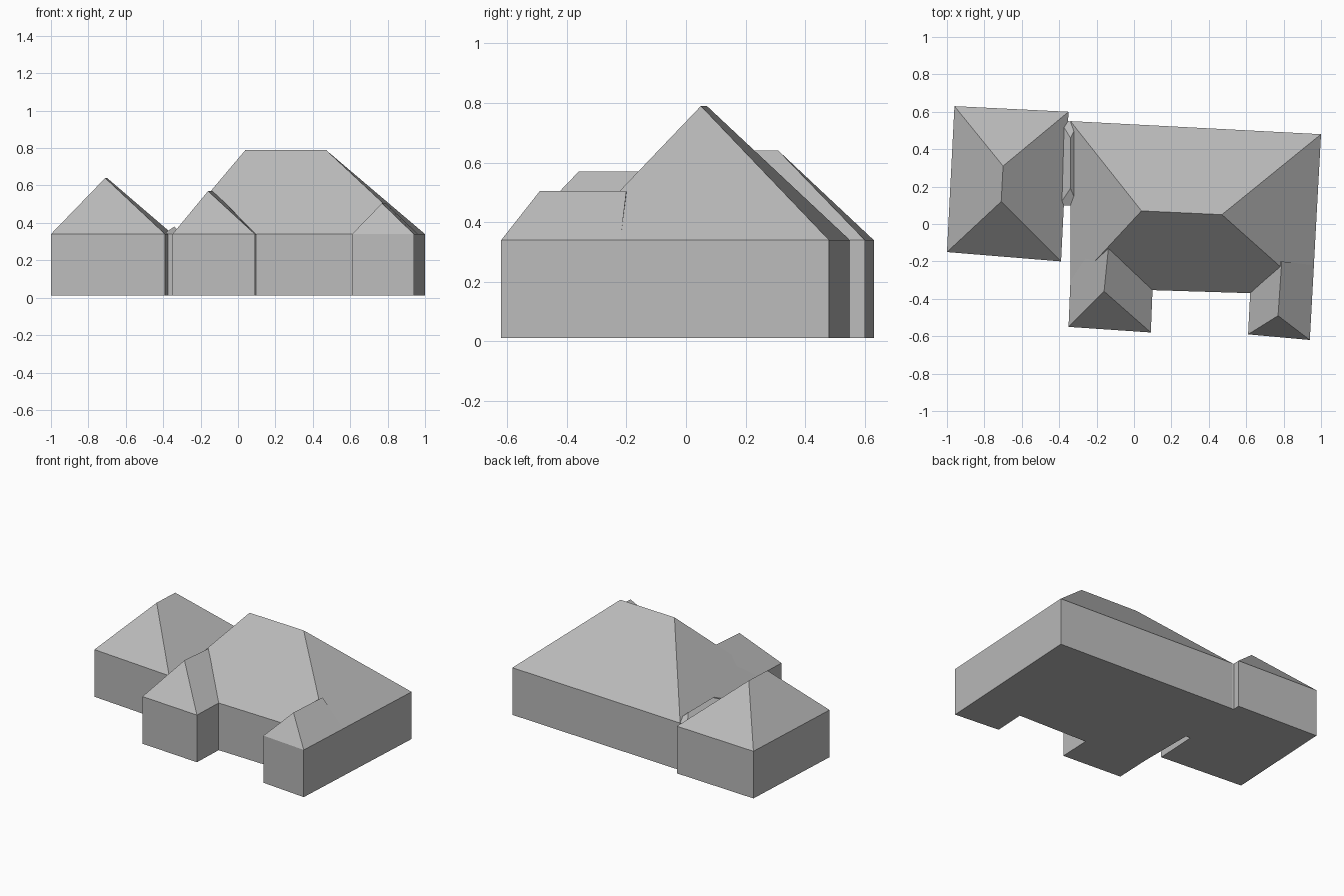
import bpy
import bmesh

cube = bpy.data.objects.get("Cube")
if cube:
    bpy.data.objects.remove(cube)

BASE, EAVE = 0.012, 0.34

grey = bpy.data.materials.new("plain_grey")
grey.use_nodes = True
colour = (0.5, 0.5, 0.5, 1)
grey.diffuse_color = colour
grey.node_tree.nodes["Principled BSDF"].inputs["Base Color"].default_value = colour


def hipped_block(name, corners, ridge, top):
    """Walls on four corners (front left, front right, back right, back left
    as drawn in plan) with a roof rising to a front-to-back or cross ridge."""
    bm = bmesh.new()
    low = [bm.verts.new((x, y, BASE)) for x, y in corners]
    eave = [bm.verts.new((x, y, EAVE)) for x, y in corners]
    a, b = [bm.verts.new((x, y, top)) for x, y in ridge]
    bm.faces.new(low[::-1])
    for i in range(4):
        j = (i + 1) % 4
        bm.faces.new((low[i], low[j], eave[j], eave[i]))
    fl, fr, br, bl = eave
    if abs(a.co.x - b.co.x) > abs(a.co.y - b.co.y):
        # cross ridge, a on the -x end
        roof = [(fl, fr, b, a), (fr, br, b), (br, bl, a, b), (bl, fl, a)]
    else:
        # front-to-back ridge, a on the front end
        roof = [(fl, fr, a), (fr, br, b, a), (br, bl, b), (bl, fl, a, b)]
    for face in roof:
        bm.faces.new(face)
    bmesh.ops.recalc_face_normals(bm, faces=bm.faces)
    mesh = bpy.data.meshes.new(name)
    bm.to_mesh(mesh)
    bm.free()
    mesh.materials.append(grey)
    obj = bpy.data.objects.new(name, mesh)
    bpy.context.collection.objects.link(obj)
    return obj


# Main house with its long cross ridge
hipped_block("main_house",
             [(-0.34, -0.34), (0.953, -0.38), (1.0, 0.48), (-0.34, 0.55)],
             [(0.04, 0.07), (0.47, 0.05)], 0.79)

# Separate side building with a short ridge
hipped_block("side_building",
             [(-1.0, -0.15), (-0.39, -0.20), (-0.35, 0.60), (-0.96, 0.63)],
             [(-0.71, 0.12), (-0.70, 0.31)], 0.64)

# Two front wings, their back ends buried in the main house
hipped_block("front_left_wing",
             [(-0.35, -0.55), (0.09, -0.58), (0.11, -0.08), (-0.33, -0.06)],
             [(-0.16, -0.36), (-0.13, -0.06)], 0.57)
hipped_block("front_right_wing",
             [(0.61, -0.59), (0.94, -0.62), (0.962, -0.22), (0.63, -0.2)],
             [(0.77, -0.49), (0.79, -0.2)], 0.505)

# Low link closing the gap between the two buildings
hipped_block("link",
             [(-0.40, 0.10), (-0.30, 0.10), (-0.30, 0.54), (-0.40, 0.56)],
             [(-0.34, 0.19), (-0.34, 0.46)], 0.38)
